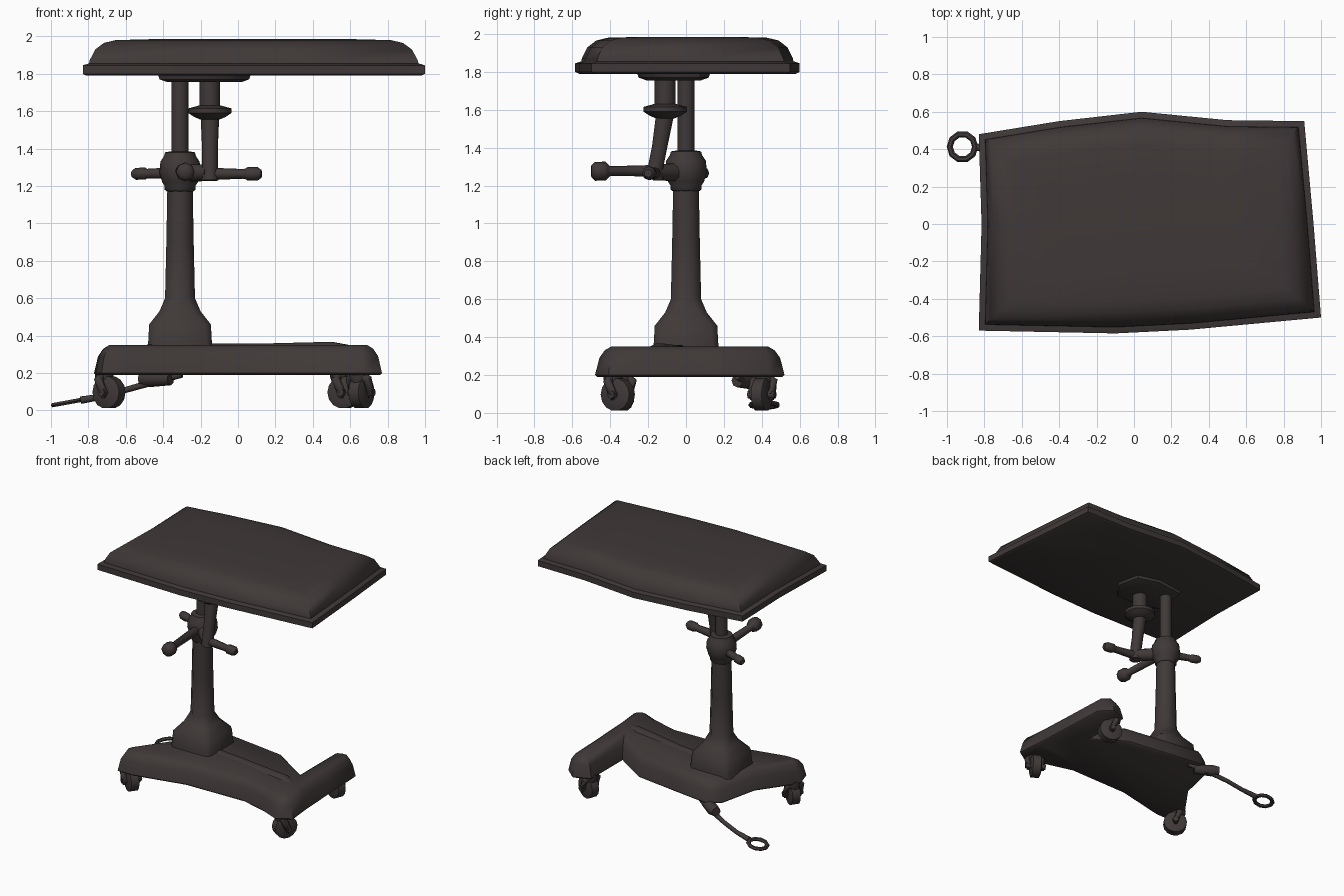
import bpy, bmesh, math
from mathutils import Vector, Matrix

cube = bpy.data.objects.get("Cube")
if cube:
    bpy.data.objects.remove(cube, do_unlink=True)

# One dark enamel colour for everything
mat = bpy.data.materials.new("dark_brown_enamel")
mat.use_nodes = True
COLOUR = (0.05, 0.04, 0.039, 1)
mat.diffuse_color = COLOUR
bsdf = mat.node_tree.nodes["Principled BSDF"]
bsdf.inputs["Base Color"].default_value = COLOUR
bsdf.inputs["Roughness"].default_value = 0.7


def loft(name, rings, angle=50, closed=False):
    """Skin a list of equal-length point rings, capping the ends."""
    bm = bmesh.new()
    vs = [[bm.verts.new(p) for p in ring] for ring in rings]
    n = len(vs[0])
    pairs = list(zip(vs, vs[1:])) + ([(vs[-1], vs[0])] if closed else [])
    for a, b in pairs:
        for i in range(n):
            j = (i + 1) % n
            bm.faces.new((a[i], a[j], b[j], b[i]))
    if not closed:
        bm.faces.new(vs[0][::-1])
        bm.faces.new(vs[-1])
    bmesh.ops.recalc_face_normals(bm, faces=bm.faces)
    me = bpy.data.meshes.new(name)
    bm.to_mesh(me)
    bm.free()
    me.materials.append(mat)
    ob = bpy.data.objects.new(name, me)
    bpy.context.collection.objects.link(ob)
    bpy.ops.object.select_all(action='DESELECT')
    ob.select_set(True)
    bpy.context.view_layer.objects.active = ob
    bpy.ops.object.shade_smooth_by_angle(angle=math.radians(angle))
    return ob


def inset(outline, d):
    """Offset a counter-clockwise outline inwards with mitred corners."""
    pts = [Vector(p) for p in outline]
    out = []
    for i, p in enumerate(pts):
        e1 = (p - pts[i - 1]).normalized()
        e2 = (pts[(i + 1) % len(pts)] - p).normalized()
        n1, n2 = Vector((-e1.y, e1.x)), Vector((-e2.y, e2.x))
        out.append(p + (n1 + n2) * d / max(1 + n1.dot(n2), 0.4))
    return out


def slab(name, outline, steps, angle=50):
    """Stack inset copies of an outline; steps are (inset, height)."""
    return loft(name, [[(p.x, p.y, z) for p in inset(outline, d)] for d, z in steps], angle)


def rod(name, points, radii, n=10, angle=50):
    """Round bar through points with a radius at each."""
    pts = [Vector(p) for p in points]
    rings = []
    for i, p in enumerate(pts):
        t = pts[min(i + 1, len(pts) - 1)] - pts[max(i - 1, 0)]
        q = t.to_track_quat('Z', 'Y')
        rings.append([p + q @ Vector((radii[i] * math.cos(a), radii[i] * math.sin(a), 0))
                      for a in (k * math.tau / n for k in range(n))])
    return loft(name, rings, angle)


def turned(name, x, y, profile, n=12):
    """Vertical turned part; profile is (radius, height)."""
    return rod(name, [(x, y, z) for r, z in profile], [r for r, z in profile], n)


def octagon(x, y, z, h, c):
    k = h - c
    return [(x + a, y + b, z) for a, b in ((h, -k), (h, k), (k, h), (-k, h),
                                           (-h, k), (-h, -k), (-k, -h), (k, -h))]


# Padded table top with its thin rim
top = [(-.83, -.57), (-.1, -.585), (.3, -.565), (1, -.5), (.96, 0), (.91, .55),
       (.5, .555), (.04, .6), (-.4, .55), (-.83, .48), (-.815, 0)]
slab("table_rim", top, [(.02, 1.79), (0, 1.8), (0, 1.845), (.03, 1.855)], 35)
slab("table_cushion", top, [(.03, 1.83), (.035, 1.87), (.065, 1.93), (.11, 1.965),
                            (.17, 1.98), (.35, 1.985)], 60)

# Mounting plate beneath the table
PX, PY = -.31, 0
plate = [(-.43, -.16), (-.3, -.26), (-.03, -.24), (.07, -.1), (.03, .08),
         (-.15, .13), (-.38, .1)]
slab("mounting_plate", plate, [(.05, 1.755), (.01, 1.77), (0, 1.8)])

# Floor base: broad body, one front corner leg and a two-armed end
base = [(-.77, -.33), (-.73, -.46), (-.6, -.46), (-.2, -.37), (.3, -.36), (.52, -.42),
        (.66, -.48), (.77, -.41), (.75, -.2), (.735, .1), (.72, .44), (.63, .52),
        (.5, .47), (.5, .08), (.25, .24), (-.1, .29), (-.4, .33), (-.5, .26), (-.57, -.05)]
slab("floor_base", base, [(.01, .19), (0, .2), (.02, .29), (.045, .33), (.075, .35)], 55)
rod("base_ridge", [(-.6, -.25, .3), (-.3, -.02, .3), (.1, -.07, .3), (.5, -.14, .31),
                   (.6, -.18, .3)], [.05, .06, .06, .06, .05])

# Square plinth flowing into the octagonal post
stages = [(.33, .175, .03), (.37, .17, .03), (.46, .165, .035), (.53, .11, .04),
          (.6, .08, .045), (.9, .073, .042), (1.18, .068, .04)]
loft("post", [octagon(PX, PY, z, h, c) for z, h, c in stages])
turned("clamp_hub", PX, PY, [(.07, 1.17), (.082, 1.18), (.082, 1.2), (.095, 1.22),
                             (.11, 1.27), (.105, 1.33), (.085, 1.36), (.08, 1.38), (.05, 1.385)])
turned("lift_column", PX, PY, [(.045, 1.36), (.045, 1.78)])

# Offset adjusting rod with its flange
RX, RY = -.15, -.11
turned("adjuster_sleeve", RX, RY, [(.055, 1.6), (.055, 1.78)])
turned("adjuster_flange", RX, RY, [(.05, 1.555), (.085, 1.57), (.115, 1.59),
                                   (.115, 1.615), (.06, 1.63)])
rod("adjuster_rod", [(RX, RY, 1.58), (RX, -.14, 1.4), (RX, -.16, 1.3), (RX, -.165, 1.23)],
    [.05, .042, .042, .045])
rod("adjuster_link", [(PX, PY, 1.27), (RX, -.165, 1.27)], [.05, .045])

# Clamp handles with knobbed ends
handles = {"front": ((PX, 0, 1.28), (-.28, -.5, 1.275), .05),
           "right": ((PX, 0, 1.27), (-.565, .1, 1.265), .032),
           "left": ((RX, -.16, 1.265), (.125, -.2, 1.265), .036)}
for side, (a, b, r) in handles.items():
    a, b = Vector(a), Vector(b)
    d = (b - a).normalized()
    steps = (.1, .085, .075, .02, 0)
    rod(side + "_handle", [a] + [b - d * s for s in steps],
        [.033, .026, r * .8, r, r, r * .6], 8)

# Foot lever ending in a ring
rod("lever_pivot", [(-.36, .27, .17), (-.47, .34, .17), (-.52, .365, .17)], [.035, .045, .035], 8)
rod("lever_stem", [(-.44, .32, .2), (-.435, .325, .13)], [.02, .018], 8)
rod("lever_bar", [(-.3, .27, .19), (-.44, .33, .155), (-.6, .375, .11), (-.72, .395, .075),
                  (-.84, .41, .055)], [.015, .018, .016, .016, .02], 8)
tilt = Matrix.Translation((-.917, .413, .042)) @ Matrix.Rotation(-.18, 4, 'Y')
loft("lever_ring", [[tilt @ Vector(((.069 + .017 * math.cos(b)) * math.cos(a),
                                    (.069 + .017 * math.cos(b)) * math.sin(a),
                                    .013 * math.sin(b)))
                     for b in (k * math.tau / 6 for k in range(6))]
                    for a in (k * math.tau / 10 for k in range(10))], closed=True)

# Swivel casters: stem, wheel, axle and two fork cheeks
casters = {"front_right": (-.69, -.345, -35), "front_left": (.66, -.36, 60),
           "back_left": (.57, .4, -20)}
for place, (x, y, turn) in casters.items():
    t = math.radians(turn)
    axle = Vector((math.sin(t), -math.cos(t), 0))
    roll = Vector((math.cos(t), math.sin(t), 0))
    c = Vector((x, y, .097))
    stem = c - roll * .03
    turned(place + "_caster_stem", stem.x, stem.y, [(.04, .15), (.05, .18), (.05, .21)], 8)
    rod(place + "_wheel", [c + axle * s for s in (-.04, -.03, .03, .04)],
        [.06, .087, .087, .06], 14)
    rod(place + "_axle", [c - axle * .075, c + axle * .075], [.022, .022], 8)
    for s in (-1, 1):
        foot = c + axle * s * .055
        rod(place + "_fork", [foot - Vector((0, 0, .03)), foot,
                              foot - roll * .03 + Vector((0, 0, .07)),
                              stem + Vector((0, 0, .095))], [.012, .024, .024, .03], 8)
